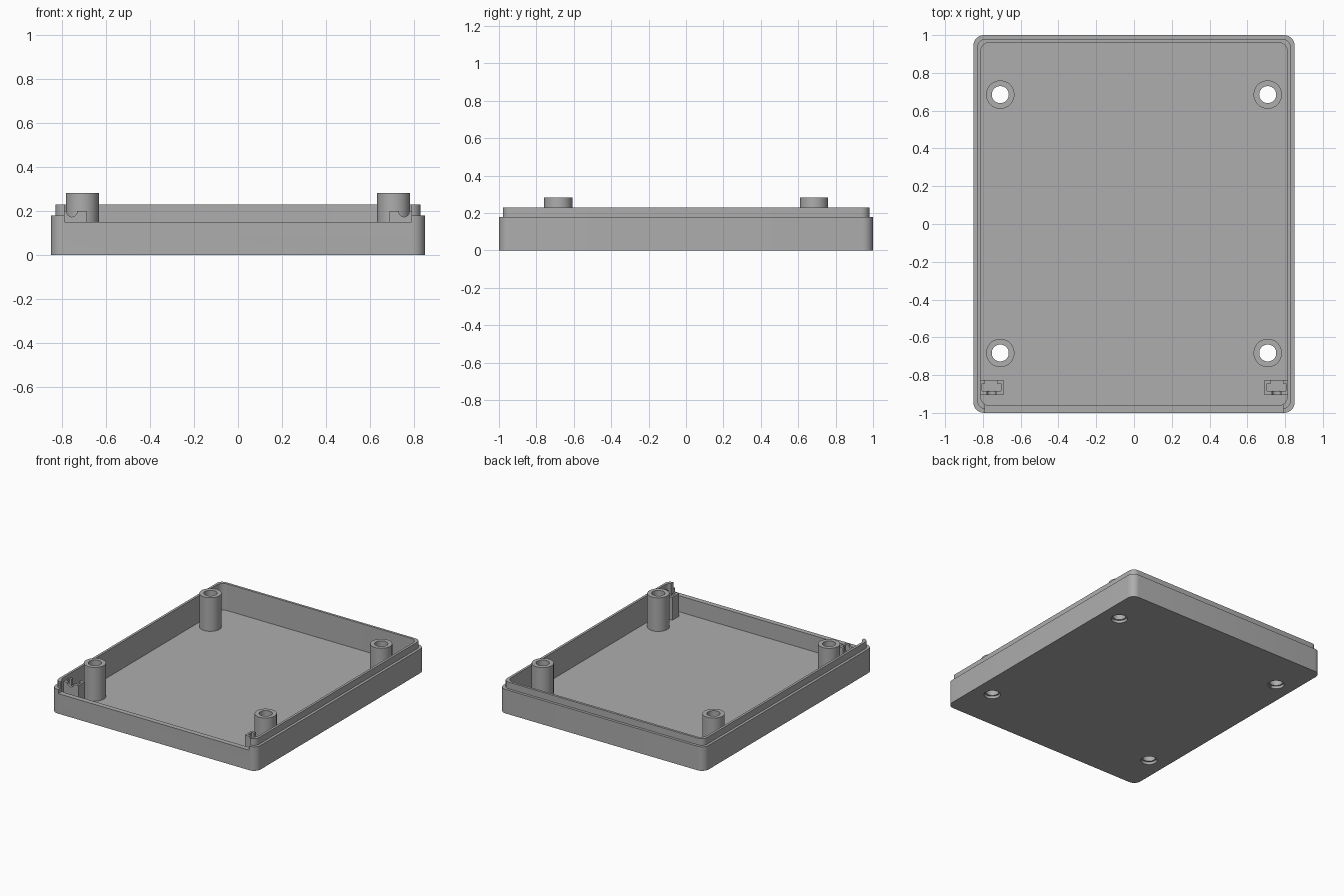
import bpy, bmesh, math

cube = bpy.data.objects.get("Cube")
if cube:
    bpy.data.objects.remove(cube, do_unlink=True)

grey = bpy.data.materials.new("plain_grey")
grey.use_nodes = True
COLOUR = (0.42, 0.42, 0.42, 1)
grey.diffuse_color = COLOUR
grey.node_tree.nodes["Principled BSDF"].inputs["Base Color"].default_value = COLOUR


def prism(name, outline, z0, z1):
    """Extrude a flat outline upwards from z0 to z1."""
    bm = bmesh.new()
    face = bm.faces.new([bm.verts.new((x, y, z0)) for x, y in outline])
    top = bmesh.ops.extrude_face_region(bm, geom=[face])["geom"]
    bmesh.ops.translate(bm, vec=(0, 0, z1 - z0),
                        verts=[v for v in top if isinstance(v, bmesh.types.BMVert)])
    bmesh.ops.recalc_face_normals(bm, faces=bm.faces)
    mesh = bpy.data.meshes.new(name)
    bm.to_mesh(mesh)
    bm.free()
    mesh.materials.append(grey)
    obj = bpy.data.objects.new(name, mesh)
    bpy.context.collection.objects.link(obj)
    return obj


def rounded(inset, radius, steps=8):
    """Rounded rectangle, inset from the outside of the tray."""
    cx, cy = 0.85 - inset - radius, 1 - inset - radius
    points = []
    for q, (sx, sy) in enumerate([(1, 1), (-1, 1), (-1, -1), (1, -1)]):
        for i in range(steps + 1):
            a = math.pi / 2 * (q + i / steps)
            points.append((sx * cx + radius * math.cos(a), sy * cy + radius * math.sin(a)))
    return points


def circle(x, y, r, n=40):
    return [(x + r * math.cos(i * math.tau / n), y + r * math.sin(i * math.tau / n))
            for i in range(n)]


def box(name, x0, x1, y0, y1, z0, z1):
    return prism(name, [(x0, y0), (x1, y0), (x1, y1), (x0, y1)], z0, z1)


def boolean(obj, other, operation="DIFFERENCE"):
    mod = obj.modifiers.new(other.name, "BOOLEAN")
    mod.operation, mod.object, mod.solver = operation, other, "EXACT"
    other.hide_render = True
    other.hide_viewport = True


# Tray shell with a raised lip
tray = prism("tray", rounded(0, 0.055), 0, 0.18)
boolean(tray, prism("lip_helper", rounded(0.02, 0.045), 0.1, 0.23), "UNION")
boolean(tray, prism("cavity_cutter", rounded(0.038, 0.05), 0.03, 0.4))
boolean(tray, box("front_opening_cutter", -0.79, 0.79, -1.1, -0.93, 0.15, 0.4))

# Hollow screw posts, recessed from below
for side, sx in (("right", -1), ("left", 1)):
    for end, y in (("front", -0.683), ("back", 0.685)):
        tag = f"{end}_{side}"
        x = sx * 0.708
        post = prism(f"{tag}_post", circle(x, y, 0.075), 0.025, 0.282)
        hole = prism(f"{tag}_hole_cutter", circle(x, y, 0.045), -0.1, 0.4)
        recess = prism(f"{tag}_recess_cutter", circle(x, y, 0.056), -0.1, 0.02)
        for part in (tray, post):
            boolean(part, hole)
        boolean(tray, recess)

# Small holders in the front corners, with a slot and a round-bottomed notch
for side, sx in (("right", -1), ("left", 1)):
    def span(a, b):
        return sorted((sx * a, sx * b))
    holder = box(f"{side}_holder", *span(0.69, 0.815), -0.905, -0.825, 0.025, 0.2)
    boolean(holder, box(f"{side}_slot_cutter", *span(0.704, 0.804), -0.885, -0.845, 0.15, 0.3))
    boolean(holder, box(f"{side}_back_notch_cutter", *span(0.725, 0.79), -0.85, -0.8, 0.15, 0.3))
    # Notch outline drawn flat, then stood upright
    arc = [(sx * 0.755 + 0.024 * math.cos(a), 0.198 + 0.024 * math.sin(a))
           for a in (math.pi * (1 + i / 12) for i in range(13))]
    outline = arc + [(sx * 0.755 + 0.024, 0.3), (sx * 0.755 - 0.024, 0.3)]
    notch = prism(f"{side}_front_notch_cutter", outline, 0.87, 0.95)
    notch.rotation_euler.x = math.pi / 2
    boolean(holder, notch)

# Apply the cuts, drop the helpers and shade the round faces smooth
bpy.context.view_layer.update()
graph = bpy.context.evaluated_depsgraph_get()
parts = [o for o in bpy.context.collection.objects
         if o.type == "MESH" and not o.hide_render and o.data.materials.get("plain_grey")]
baked = [(o, bpy.data.meshes.new_from_object(o.evaluated_get(graph))) for o in parts]
for obj, mesh in baked:
    obj.modifiers.clear()
    obj.data = mesh
for obj in [o for o in bpy.data.objects if o.name.endswith(("_cutter", "_helper"))]:
    bpy.data.objects.remove(obj, do_unlink=True)
bpy.ops.object.select_all(action="DESELECT")
for obj in parts:
    obj.select_set(True)
bpy.context.view_layer.objects.active = tray
bpy.ops.object.shade_smooth_by_angle(angle=math.radians(30))
